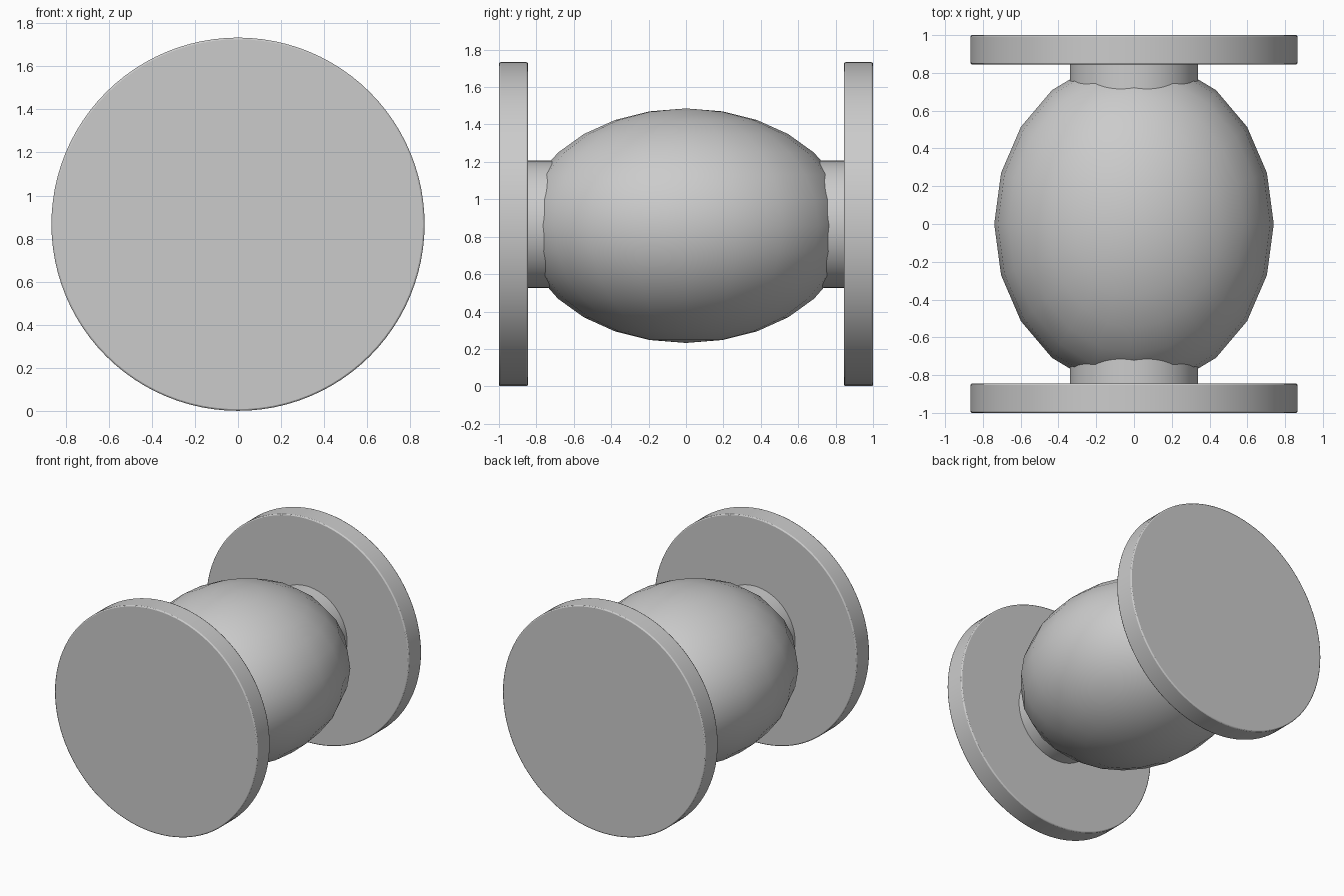
import bpy
from math import radians

if "Cube" in bpy.data.objects:
    bpy.data.objects.remove(bpy.data.objects["Cube"])

CZ = 0.867  # height of the pipe axis


def smooth(ob, angle=30):
    bpy.ops.object.select_all(action='DESELECT')
    ob.select_set(True)
    bpy.context.view_layer.objects.active = ob
    bpy.ops.object.shade_smooth_by_angle(angle=radians(angle))


def disc(name, radius, y0, y1, bevel=0.0):
    """Cylinder along y between y0 and y1, optionally with eased rims."""
    bpy.ops.mesh.primitive_cylinder_add(
        vertices=96, radius=radius, depth=abs(y1 - y0),
        location=(0, (y0 + y1) / 2, CZ), rotation=(radians(90), 0, 0))
    ob = bpy.context.object
    ob.name = name
    if bevel:
        mod = ob.modifiers.new("rim", 'BEVEL')
        mod.width = bevel
        mod.segments = 2
        mod.limit_method = 'ANGLE'
    smooth(ob, 50)
    return ob


# Bulging valve body: coarse sphere stretched along the pipe axis
bpy.ops.mesh.primitive_uv_sphere_add(segments=20, ring_count=14, radius=1,
                                     location=(0, 0, 0.859))
body = bpy.context.object
body.name = "valve_body"
body.scale = (0.74, 0.875, 0.627)
bpy.ops.object.transform_apply(location=False, rotation=False, scale=True)
smooth(body, 60)

# Necks and end flanges on both sides
for side, s in (("front", -1), ("back", 1)):
    disc(side + "_neck", 0.34, s * 0.65, s * 0.85)
    disc(side + "_flange", 0.866, s * 0.845, s * 1.0, bevel=0.008)
